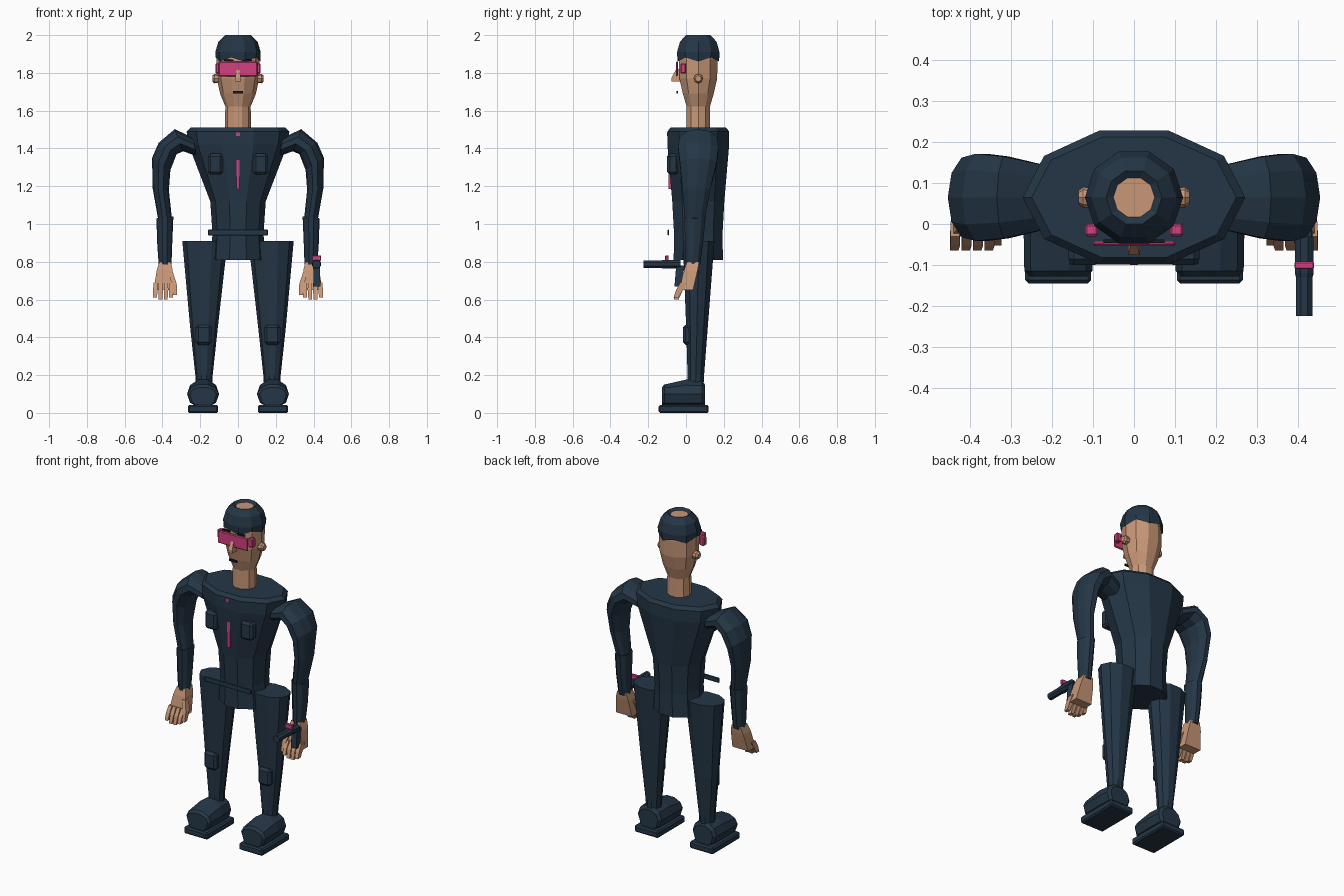
import bpy, bmesh, math
from mathutils import Vector


def material(name, rgb):
    m = bpy.data.materials.new(name)
    m.diffuse_color = (*rgb, 1)
    return m


NAVY = material("navy cloth", (0.018, 0.037, 0.061))
SKIN = material("skin", (0.58, 0.31, 0.185))
PINK = material("pink", (0.65, 0.05, 0.215))
DARK = material("near black", (0.008, 0.010, 0.018))


def ring(cx, cy, z, rx, ry, n=10):
    """Horizontal elliptical section."""
    return [Vector((cx + rx * math.cos(math.tau * i / n),
                    cy + ry * math.sin(math.tau * i / n), z)) for i in range(n)]


def limb_ring(inner, outer, cy, ry, n=10):
    """Elliptical section spanning two (x, z) points, with half-depth ry."""
    a, b = Vector((inner[0], cy, inner[1])), Vector((outer[0], cy, outer[1]))
    mid, half = (a + b) / 2, (b - a) / 2
    return [mid + half * math.cos(math.tau * i / n)
            + Vector((0, ry * math.sin(math.tau * i / n), 0)) for i in range(n)]


def rect(cx, cy, z, hx, hy):
    return [Vector((cx + sx * hx, cy + sy * hy, z))
            for sx, sy in ((-1, -1), (1, -1), (1, 1), (-1, 1))]


def loft(name, rings, mat, caps=True, side=1):
    """Skin a list of sections; side=-1 mirrors the part in x."""
    bm = bmesh.new()
    rows = [[bm.verts.new((p.x * side, p.y, p.z)) for p in r] for r in rings]
    n = len(rows[0])
    for lo, hi in zip(rows, rows[1:]):
        for i in range(n):
            j = (i + 1) % n
            bm.faces.new((lo[i], lo[j], hi[j], hi[i]))
    if caps:
        bm.faces.new(rows[0])
        bm.faces.new(rows[-1])
    bmesh.ops.recalc_face_normals(bm, faces=bm.faces)
    me = bpy.data.meshes.new(name)
    bm.to_mesh(me)
    bm.free()
    me.materials.append(mat)
    ob = bpy.data.objects.new(name, me)
    bpy.context.collection.objects.link(ob)
    return ob


def box(name, x, y, z, mat, bevel=0, side=1):
    cx, cy = sum(x) / 2, sum(y) / 2
    hx, hy = (x[1] - x[0]) / 2, (y[1] - y[0]) / 2
    ob = loft(name, [rect(cx, cy, z[0], hx, hy), rect(cx, cy, z[1], hx, hy)], mat, side=side)
    if bevel:
        mod = ob.modifiers.new("bevel", "BEVEL")
        mod.width, mod.segments = bevel, 1
    return ob


# Torso, wide at the shoulders and narrow at the waist
CY = 0.065
loft("torso", [ring(0, CY, *s) for s in (
    (0.81, 0.145, 0.137), (0.95, 0.135, 0.135), (1.12, 0.147, 0.145),
    (1.42, 0.262, 0.172), (1.49, 0.272, 0.172), (1.51, 0.25, 0.155))], NAVY)
box("belt", (-0.158, 0.158), (-0.099, -0.089), (0.94, 0.97), NAVY, 0.003)
box("chest_stripe", (-0.009, 0.009), (-0.092, -0.06), (1.185, 1.34), PINK)
box("collar_stud", (-0.01, 0.01), (-0.1, -0.08), (1.465, 1.485), PINK)

# Neck and head
loft("neck", [ring(0, CY, 1.50, 0.07, 0.066), ring(0, CY, 1.66, 0.066, 0.064)], SKIN)
loft("head", [ring(0, CY, *s) for s in (
    (1.62, 0.066, 0.064), (1.69, 0.095, 0.086), (1.77, 0.112, 0.105),
    (1.87, 0.114, 0.107), (1.94, 0.098, 0.092), (1.988, 0.055, 0.055))], SKIN)

# Hair cap with a jagged hem and an open crown
hair = [ring(0, CY, *s) for s in (
    (1.87, 0.118, 0.116), (1.91, 0.120, 0.118), (1.965, 0.104, 0.102),
    (2.0, 0.068, 0.068), (1.985, 0.046, 0.046))]
for i, p in enumerate(hair[0]):
    p.z += 0.012 if i % 2 else -0.01
loft("hair", hair, NAVY, caps=False)

# Face: nose, mouth, visor
loft("nose", [rect(0, -0.052, 1.755, 0.015, 0.024), rect(0, -0.05, 1.775, 0.014, 0.026),
              rect(0, -0.04, 1.82, 0.008, 0.012)], SKIN)
box("mouth", (-0.026, 0.026), (-0.05, -0.042), (1.69, 1.703), DARK)
box("visor", (-0.102, 0.102), (-0.054, -0.042), (1.782, 1.86), PINK, 0.005)

# Shoe sections run along y: (y, half width, top height)
SHOE = ((-0.128, 0.07, 0.135), (-0.115, 0.083, 0.15), (0.0, 0.085, 0.176),
        (0.085, 0.08, 0.17), (0.1, 0.065, 0.15))

for side, tag in ((1, "right"), (-1, "left")):
    # Ears, brows, visor pods
    loft("ear_" + tag, [[Vector((x, CY + r * math.cos(math.tau * i / 8),
                                 1.77 + r * math.sin(math.tau * i / 8))) for i in range(8)]
                        for x, r in ((0.10, 0.024), (0.125, 0.025), (0.136, 0.016))],
         SKIN, side=side)
    box("brow_" + tag, (0.025, 0.075), (-0.046, -0.038), (1.862, 1.872), DARK, side=side)
    box("visor_pod_" + tag, (0.088, 0.12), (-0.03, 0.0), (1.797, 1.85), PINK, 0.005, side)

    # Chest pockets
    box("chest_pocket_" + tag, (0.08, 0.16), (-0.1, -0.04), (1.262, 1.372), NAVY, 0.014, side)

    # Upper arm arching out of the shoulder
    loft("upper_arm_" + tag, [limb_ring(*s) for s in (
        ((0.22, 1.36), (0.235, 1.455), 0.065, 0.085),
        ((0.29, 1.385), (0.335, 1.502), 0.065, 0.105),
        ((0.325, 1.37), (0.42, 1.43), 0.065, 0.112),
        ((0.358, 1.285), (0.455, 1.35), 0.065, 0.102),
        ((0.366, 1.18), (0.452, 1.19), 0.055, 0.078),
        ((0.35, 1.03), (0.422, 1.02), 0.047, 0.055))], NAVY, side=side)

    # Forearm sleeve
    loft("forearm_" + tag, [limb_ring(*s) for s in (
        ((0.342, 1.04), (0.432, 1.03), 0.047, 0.059),
        ((0.348, 0.90), (0.428, 0.90), 0.043, 0.050),
        ((0.352, 0.785), (0.42, 0.785), 0.037, 0.040))], NAVY, side=side)

    # Hand with four fingers and a thumb
    loft("palm_" + tag, [rect(0.386, 0.037, 0.80, 0.03, 0.033),
                         rect(0.388, 0.026, 0.755, 0.042, 0.036),
                         rect(0.393, 0.003, 0.65, 0.054, 0.034)], SKIN, side=side)
    for k in range(4):
        x = 0.353 + k * 0.028
        tip = 0.6 + (0.012 if k in (0, 3) else 0)
        loft(f"finger_{k + 1}_{tag}", [
            rect(x, -0.012, 0.69, 0.011, 0.018), rect(x, -0.035, 0.65, 0.012, 0.018),
            rect(x + 0.002, -0.052, tip, 0.010, 0.013)], SKIN, side=side)
    loft("thumb_" + tag, [rect(0.355, 0.0, 0.74, 0.012, 0.018),
                          rect(0.337, -0.022, 0.68, 0.013, 0.017),
                          rect(0.334, -0.04, 0.625, 0.010, 0.012)], SKIN, side=side)

    # Leg tapering to the ankle, with knee pad
    loft("leg_" + tag, [ring(*s) for s in (
        (0.18, 0.05, 0.10, 0.042, 0.043), (0.18, 0.052, 0.20, 0.046, 0.046),
        (0.18, 0.058, 0.45, 0.073, 0.06), (0.175, 0.067, 0.91, 0.12, 0.088))],
         NAVY, side=side)
    box("knee_pad_" + tag, (0.14, 0.224), (-0.017, 0.03), (0.36, 0.466), NAVY, 0.014, side)

    # Boot: rounded upper on a flat sole
    rows = []
    for y, w, top in SHOE:
        zc = 0.1
        row = []
        for i in range(10):
            a = math.tau * i / 10
            sz = math.sin(a) / math.sin(math.radians(72))
            z = zc + sz * ((top - zc) if sz > 0 else 0.075)
            row.append(Vector((0.185 + w * math.cos(a), y, max(z, 0.03))))
        rows.append(row)
    loft("boot_" + tag, rows, NAVY, side=side)
    box("sole_" + tag, (0.105, 0.266), (-0.145, 0.12), (0.0, 0.042), NAVY, 0.008, side)

# Hand-held tool: barrel, pink sight and grip
loft("tool_barrel", [[Vector((0.416 + r * math.cos(math.tau * (i + .5) / 8), y,
                              0.787 + r * math.sin(math.tau * (i + .5) / 8)))
                      for i in range(8)]
                     for y, r in ((-0.225, 0.022), (-0.13, 0.022), (-0.12, 0.025), (-0.03, 0.025))],
     NAVY)
box("tool_sight", (0.392, 0.44), (-0.11, -0.092), (0.805, 0.834), PINK, 0.003)
loft("tool_grip", [rect(0.418, -0.042, 0.67, 0.018, 0.019),
                   rect(0.416, -0.03, 0.78, 0.018, 0.022)], NAVY)
